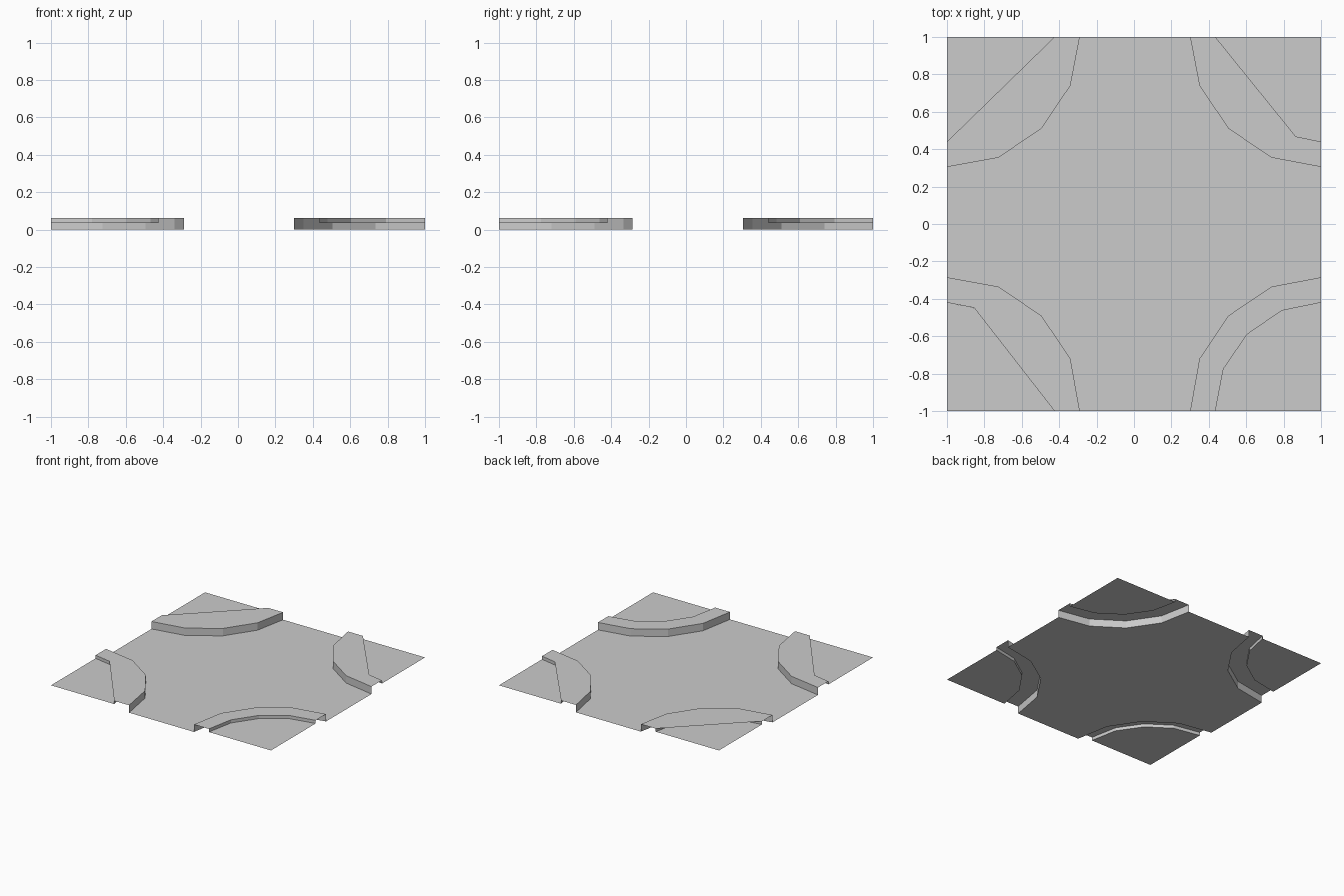
import bpy

if "Cube" in bpy.data.objects:
    bpy.data.objects.remove(bpy.data.objects["Cube"])

OX, OY = 0.005, 0.01           # slight offset of the road pattern
TOP, GRASS = 0.061, 0.035      # kerb top and corner plot heights
OUTER = [(1, .295), (.73, .345), (.5, .5), (.345, .73), (.295, 1)]
INNER = [(1, .43), (.785, .473), (.6, .6), (.473, .785), (.43, 1)]


def make(name, verts, faces):
    me = bpy.data.meshes.new(name)
    me.from_pydata(verts, [], faces)
    me.update()
    ob = bpy.data.objects.new(name, me)
    bpy.context.collection.objects.link(ob)
    return ob


def place(pts, sx, sy):
    """Mirror a curve into a quadrant, keeping tile-border points on the border."""
    return [(sx * x + (OX if x < 1 else 0), sy * y + (OY if y < 1 else 0))
            for x, y in pts]


def flat(name, pts, z, flip=False):
    order = list(range(len(pts)))
    return make(name, [(x, y, z) for x, y in pts], [order[::-1] if flip else order])


def wall(name, pts, z0, z1, flip):
    n = len(pts)
    verts = [(x, y, z0) for x, y in pts] + [(x, y, z1) for x, y in pts]
    faces = [(i, i + 1, n + i + 1, n + i) for i in range(n - 1)]
    return make(name, verts, [f[::-1] for f in faces] if flip else faces)


# Road surface: outline follows the four kerb curves
road = []
for sx, sy in ((1, 1), (-1, 1), (-1, -1), (1, -1)):
    c = place(OUTER, sx, sy)
    road += c if sx * sy > 0 else c[::-1]
flat("road", road, 0)

# Inner edge of each pavement top (some corners are cut straight across)
chord = [INNER[0], INNER[-1]]
bent = [INNER[0], (.86, .458), INNER[-1]]
corners = {(1, 1): bent, (-1, 1): chord, (-1, -1): bent, (1, -1): INNER}

for (sx, sy), edge in corners.items():
    flip = sx * sy < 0
    outer, inner = place(OUTER, sx, sy), place(INNER, sx, sy)
    top_edge = place(edge, sx, sy)
    # Kerb face, pavement top, back step and corner plot
    wall("kerb_face", outer, 0, TOP, not flip)
    flat("pavement_top", outer + top_edge[::-1], TOP, not flip)
    wall("pavement_back", inner, GRASS, TOP, flip)
    flat("corner_plot", inner + [(sx, sy)], GRASS, not flip)

# Crossing stripes on the four arms
for i in range(-2, 3):
    t = i * 0.107
    for s in (-1, 1):
        for cx, cy, hx, hy in ((t, s * .834, .026, .055), (s * .834, t, .055, .026)):
            cx += 0 if hy > hx else 0.0
            cy += OY
            flat("crossing_stripe", [(cx - hx, cy - hy), (cx + hx, cy - hy),
                                     (cx + hx, cy + hy), (cx - hx, cy + hy)], 0.002)
